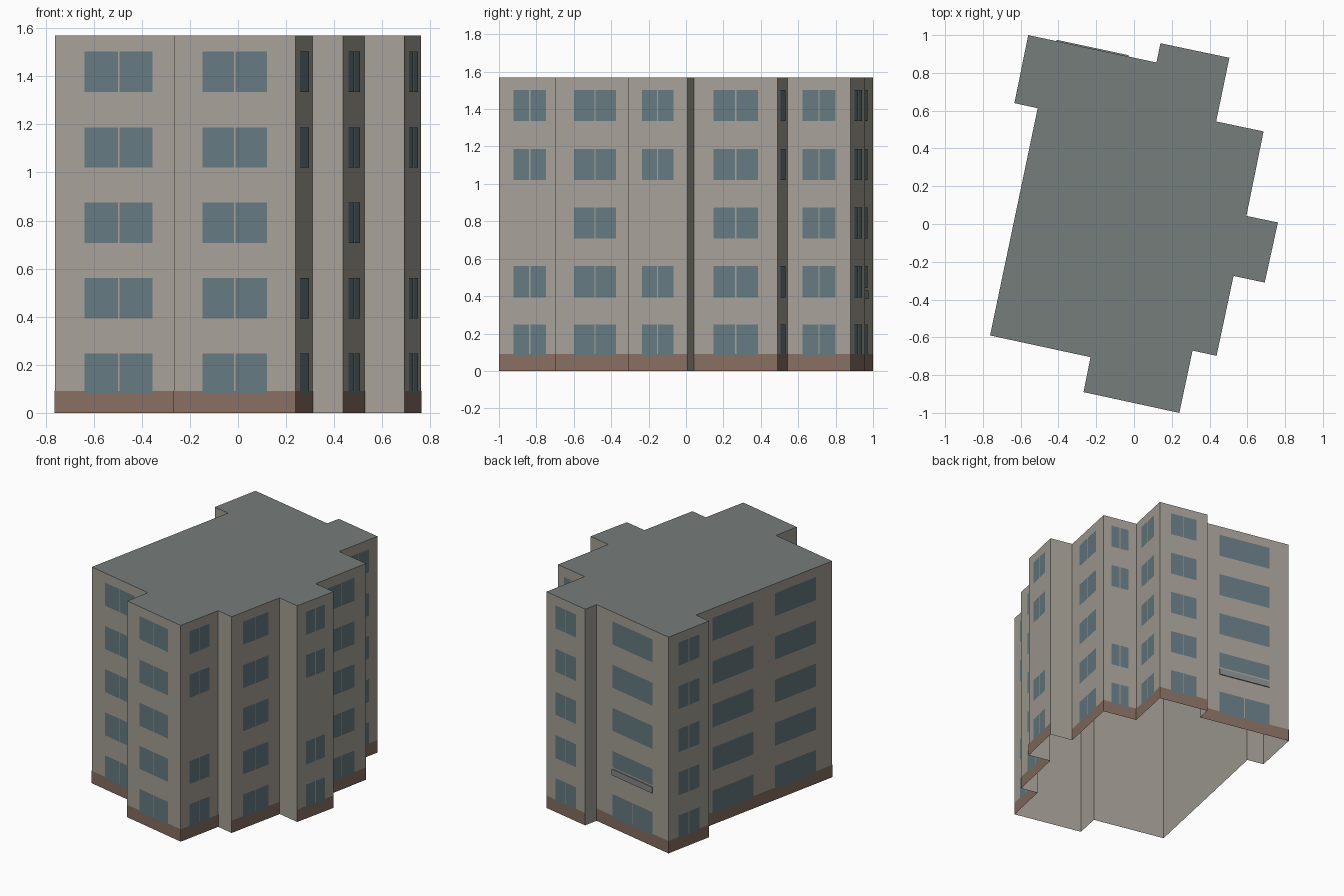
import bpy
from mathutils import Vector

if "Cube" in bpy.data.objects:
    bpy.data.objects.remove(bpy.data.objects["Cube"])

H = 1.57          # building height
BASE = 0.09       # painted base band height
ROWS = [0.08, 0.393, 0.707, 1.02, 1.335]   # window sill heights
WIN_H = 0.167

# Counter-clockwise footprint, starting at the front left corner
PLAN = [(-.762, -.59), (-.23, -.705), (-.267, -.89), (.24, -1.0), (.31, -.67), (.437, -.698),
        (.527, -.275), (.692, -.31), (.762, .008), (.595, .043), (.686, .49), (.435, .543),
        (.505, .88), (.14, .957), (.119, .855), (-.56, 1.0), (-.633, .64), (-.51, .613)]
PLAN = [Vector((x, y, 0)) for x, y in PLAN]
N = len(PLAN)
UP = Vector((0, 0, 1))


def material(name, r, g, b):
    m = bpy.data.materials.new(name)
    m.diffuse_color = (r, g, b, 1)
    m.use_nodes = True
    m.node_tree.nodes["Principled BSDF"].inputs["Base Color"].default_value = m.diffuse_color
    return m


WALL = material("plaster", .38, .355, .31)
BROWN = material("base_paint", .24, .155, .12)
GLASS = material("glass", .13, .195, .22)
ROOF = material("roof_felt", .18, .205, .195)
LEDGE = material("ledge_grey", .24, .26, .26)


def make(name, verts, faces, mat):
    me = bpy.data.meshes.new(name)
    me.from_pydata([tuple(v) for v in verts], [], faces)
    me.materials.append(mat)
    ob = bpy.data.objects.new(name, me)
    bpy.context.collection.objects.link(ob)
    return ob


def wall_point(i, t, z, out):
    """Point on wall i at fraction t along it, height z, pushed outwards."""
    a, b = PLAN[i], PLAN[(i + 1) % N]
    d = (b - a).normalized()
    return a.lerp(b, t) + Vector((d.y, -d.x, 0)) * out + UP * z


def panels(name, specs, mat, out):
    """One object of upright rectangles: (wall, t0, t1, z0, z1)."""
    verts, faces = [], []
    for i, t0, t1, z0, z1 in specs:
        k = len(verts)
        verts += [wall_point(i, t, z, out) for t, z in ((t0, z0), (t1, z0), (t1, z1), (t0, z1))]
        faces.append((k, k + 1, k + 2, k + 3))
    return make(name, verts, faces, mat)


# Outer walls, open underneath
make("walls", PLAN + [p + UP * H for p in PLAN],
     [(i, (i + 1) % N, (i + 1) % N + N, i + N) for i in range(N)], WALL)

# Flat roof
make("roof", [p + UP * H for p in PLAN], [tuple(range(N))], ROOF)

# Brown base band on the main walls; the short return walls stay plain
BANDED = [0, 2, 3, 5, 7, 9, 10, 11, 12, 14, 15, 17]
panels("base_band", [(i, 0, 1, 0, BASE) for i in BANDED], BROWN, .001)


def double(i, z, t0=.235, t1=.765):
    """Two panes with a narrow mullion gap."""
    a, b = PLAN[i], PLAN[(i + 1) % N]
    g = .003 / (b - a).length
    m = (t0 + t1) / 2
    return [(i, t0, m - g, z, z + WIN_H), (i, m + g, t1, z, z + WIN_H)]


# Two-pane windows; some bays have no window on the middle floor
NO_MIDDLE = (3, 7, 10)
panes = []
for i in (0, 2, 3, 5, 7, 9, 10, 11, 12, 15):
    for r, z in enumerate(ROWS):
        if r != 2 or i not in NO_MIDDLE:
            panes += double(i, z)
panes += double(14, ROWS[0], .22, .78)
panels("double_windows", panes, GLASS, .002)

# Wide single-pane windows on the left side and the back
wide = [(17, t, t + .3, z, z + WIN_H) for z in ROWS for t in (.12, .58)]
for r, z in enumerate(ROWS[1:]):
    wide.append((14, .22, .78, z + (.05 if r == 0 else 0), z + WIN_H))
panels("wide_windows", wide, GLASS, .002)

# Thin ledge below the first-floor back window
corners = [wall_point(14, t, z, o) for z in (.385, .43)
           for t, o in ((.22, 0), (.78, 0), (.78, .007), (.22, .007))]
make("back_ledge", corners,
     [(0, 1, 2, 3), (7, 6, 5, 4), (0, 4, 5, 1), (1, 5, 6, 2), (2, 6, 7, 3), (3, 7, 4, 0)], LEDGE)
